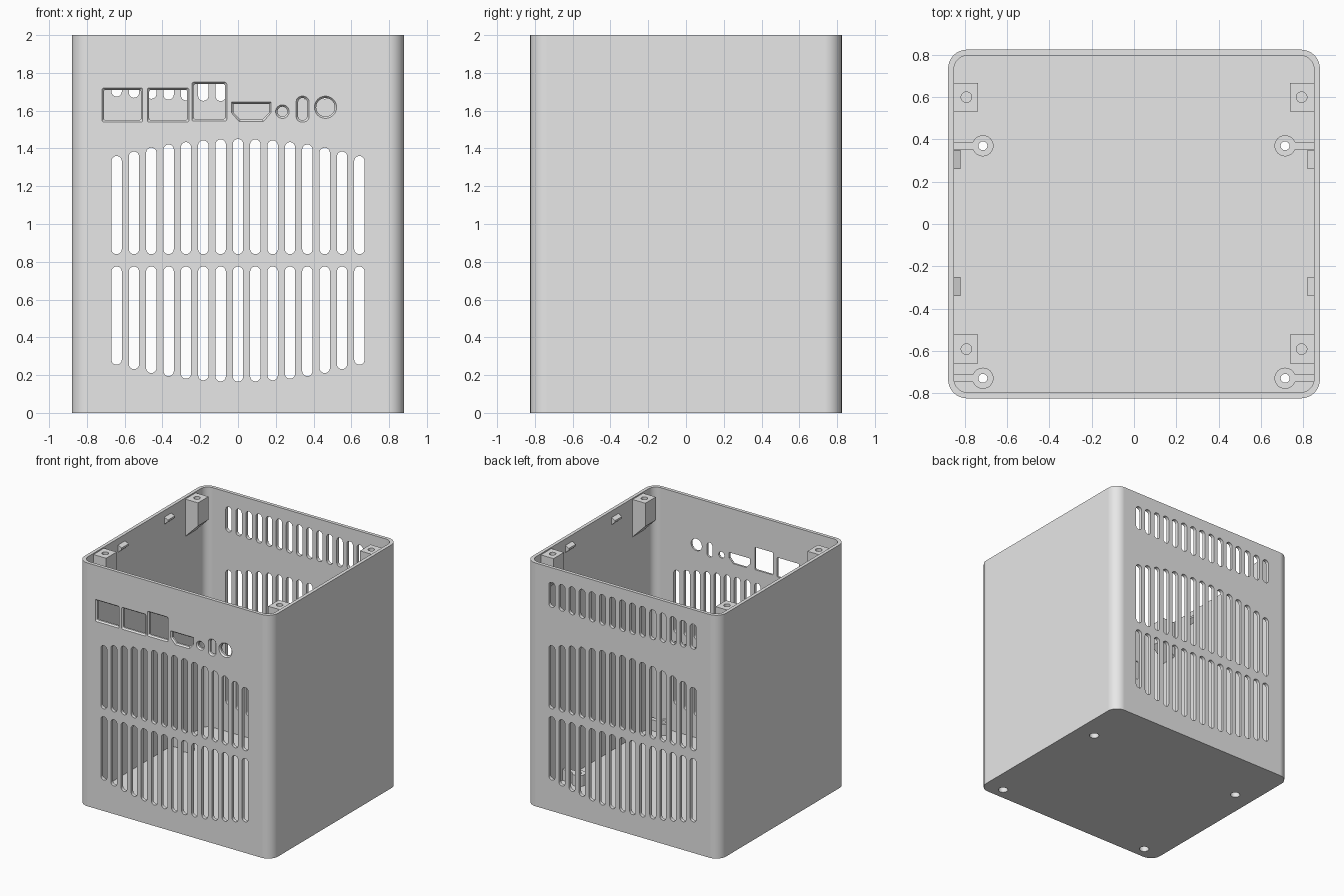
import bpy, bmesh
from math import sin, cos, pi, radians

cube = bpy.data.objects.get("Cube")
if cube:
    bpy.data.objects.remove(cube)

grey = bpy.data.materials.new("light_grey_plastic")
grey.use_nodes = True
COLOUR = (0.8, 0.8, 0.8, 1)
grey.diffuse_color = COLOUR
grey.node_tree.nodes["Principled BSDF"].inputs["Base Color"].default_value = COLOUR

HX, HY, H, WALL = 0.88, 0.825, 2.0, 0.028
FLOOR = 0.03


# ---- helpers ----
def rounded(cx, cy, w, h, r, n=8):
    """Outline of a rounded rectangle, also used for slots and circles."""
    r = min(r, w / 2 - 1e-4, h / 2 - 1e-4)
    pts = []
    for i, (sx, sy) in enumerate([(1, 1), (-1, 1), (-1, -1), (1, -1)]):
        for k in range(n + 1):
            a = (i + k / n) * pi / 2
            pts.append((cx + sx * (w / 2 - r) + r * cos(a),
                        cy + sy * (h / 2 - r) + r * sin(a)))
    return pts


def circle(cx, cy, r, n=32):
    return [(cx + r * cos(2 * pi * i / n), cy + r * sin(2 * pi * i / n)) for i in range(n)]


def grow(pts, d):
    """Scale an outline about its middle so each side moves out by d."""
    xs, ys = [p[0] for p in pts], [p[1] for p in pts]
    cx, cy = (min(xs) + max(xs)) / 2, (min(ys) + max(ys)) / 2
    fx = 1 + 2 * d / (max(xs) - min(xs))
    fy = 1 + 2 * d / (max(ys) - min(ys))
    return [(cx + (x - cx) * fx, cy + (y - cy) * fy) for x, y in pts]


def loft(bm, sections, axis):
    """Closed solid through (outline, depth) sections along the axis y or z."""
    place = {"z": lambda p, d: (p[0], p[1], d), "y": lambda p, d: (p[0], d, p[1])}[axis]
    loops = [[bm.verts.new(place(p, d)) for p in pts] for pts, d in sections]
    n = len(loops[0])
    for a, b in zip(loops, loops[1:]):
        for i in range(n):
            bm.faces.new((a[i], a[(i + 1) % n], b[(i + 1) % n], b[i]))
    bm.faces.new(loops[0])
    bm.faces.new(loops[-1])


def make(name, bm):
    bmesh.ops.recalc_face_normals(bm, faces=bm.faces)
    mesh = bpy.data.meshes.new(name)
    bm.to_mesh(mesh)
    bm.free()
    mesh.materials.append(grey)
    ob = bpy.data.objects.new(name, mesh)
    bpy.context.collection.objects.link(ob)
    return ob


def cut(ob, cutters):
    for c in cutters:
        m = ob.modifiers.new("cut", "BOOLEAN")
        m.operation, m.solver, m.object = "DIFFERENCE", "EXACT", c
    dg = bpy.context.evaluated_depsgraph_get()
    mesh = bpy.data.meshes.new_from_object(ob.evaluated_get(dg))
    ob.modifiers.clear()
    ob.data = mesh


def finish(ob):
    ob.data.shade_smooth()
    ob.data.set_sharp_from_angle(angle=radians(30))
    m = ob.modifiers.new("normals", "WEIGHTED_NORMAL")
    m.keep_sharp = True


def prism(name, pts, d0, d1, axis):
    bm = bmesh.new()
    loft(bm, [(pts, d0), (pts, d1)], axis)
    return make(name, bm)


# ---- case shell and its cavity ----
shell = prism("case_shell", rounded(0, 0, 2 * HX, 2 * HY, 0.09), 0, H, "z")
cavity = prism("cavity_cutter",
               rounded(0, 0, 2 * (HX - WALL), 2 * (HY - WALL), 0.065), FLOOR, H + 0.1, "z")

# ---- ventilation slots: two arched rows front and back, a third row at the back ----
bm = bmesh.new()
for i in range(-7, 8):
    x = i * 0.0918
    arch = 0.218 * x * x
    rows = [(0.84, 1.45 - arch, -1), (0.165 + arch, 0.775, -1),
            (1.65 + 0.06 * x * x, 1.905 - 0.06 * x * x, 0)]
    for low, high, y0 in rows:
        slot = rounded(x, (low + high) / 2, 0.055, high - low, 0.0275, 6)
        loft(bm, [(slot, y0), (slot, 1)], "y")
slots = make("slot_cutter", bm)

# ---- connector openings with a chamfered outer edge ----
ports = [
    rounded(-0.612, 1.63, 0.195, 0.16, 0.008, 3),
    rounded(-0.37, 1.63, 0.2, 0.16, 0.008, 3),
    rounded(-0.152, 1.648, 0.165, 0.185, 0.008, 3),
    [(-0.025, 1.635), (-0.025, 1.59), (0.012, 1.552), (0.128, 1.552), (0.165, 1.59), (0.165, 1.635)],
    circle(0.235, 1.595, 0.026),
    rounded(0.342, 1.608, 0.048, 0.118, 0.024),
    circle(0.463, 1.618, 0.049),
]
bm = bmesh.new()
for p in ports:
    rim = grow(p, 0.01)
    loft(bm, [(rim, -HY - 0.05), (rim, -HY), (p, -HY + 0.012), (p, -HY + 0.1)], "y")
openings = make("port_cutter", bm)

# ---- screw holes through the floor, wider from below ----
boss_spots = [(s * 0.715, y) for s in (-1, 1) for y in (0.37, -0.73)]
bm = bmesh.new()
for x, y in boss_spots:
    wide, narrow = circle(x, y, 0.037), circle(x, y, 0.021)
    loft(bm, [(wide, -0.1), (wide, 0.05), (narrow, 0.051), (narrow, 0.3)], "z")
screws = make("screw_cutter", bm)

cut(shell, [cavity, slots, openings, screws])
finish(shell)

# ---- floor bosses with ribs to the side walls ----
for x, y in boss_spots:
    side = 1 if x > 0 else -1
    boss = prism("floor_boss", circle(x, y, 0.05), 0.01, 0.12, "z")
    cut(boss, [screws])
    rib = prism("boss_rib", rounded(side * 0.808, y, 0.11, 0.036, 0.0002, 1), 0.01, 0.12, "z")
    finish(boss)
    finish(rib)

# ---- lid screw blocks with sloped undersides, one near each corner ----
bm = bmesh.new()
for s in (-1, 1):
    for y in (0.6, -0.592):
        hole = circle(s * 0.793, y, 0.025)
        loft(bm, [(hole, 1.85), (hole, 2.1)], "z")
lid_holes = make("lid_hole_cutter", bm)
for s in (-1, 1):
    for y in (0.6, -0.592):
        side_profile = [(s * 0.865, 1.99), (s * 0.737, 1.99), (s * 0.737, 1.8), (s * 0.865, 1.67)]
        block = prism("lid_screw_block", side_profile, y - 0.068, y + 0.068, "y")
        cut(block, [lid_holes])
        finish(block)

# ---- small snap ridges on the side walls ----
for s in (-1, 1):
    for y in (0.305, -0.295):
        ridge = [(s * 0.86, 1.95), (s * 0.82, 1.93), (s * 0.82, 1.915), (s * 0.86, 1.88)]
        finish(prism("snap_ridge", ridge, y - 0.045, y + 0.045, "y"))

for c in (cavity, slots, openings, screws, lid_holes):
    bpy.data.objects.remove(c)
